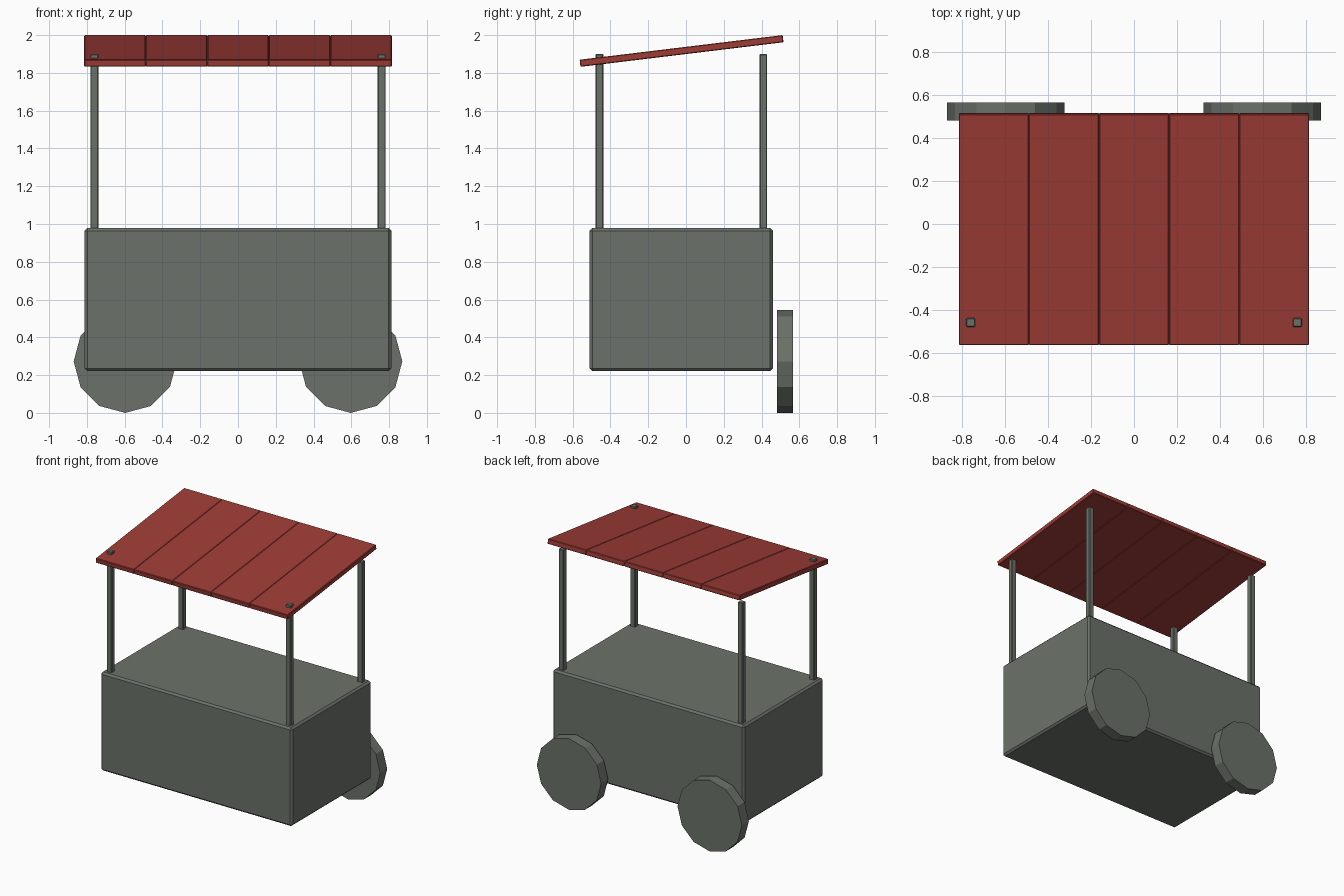
import bpy, bmesh, math
from mathutils import Matrix

if "Cube" in bpy.data.objects:
    bpy.data.objects.remove(bpy.data.objects["Cube"])


def material(name, rgb):
    m = bpy.data.materials.new(name)
    m.diffuse_color = (*rgb, 1.0)
    m.use_nodes = True
    m.node_tree.nodes["Principled BSDF"].inputs["Base Color"].default_value = m.diffuse_color
    return m


grey = material("grey_green", (0.148, 0.168, 0.142))
red = material("barn_red", (0.34, 0.045, 0.037))


def finish(name, bm, mat, matrix):
    mesh = bpy.data.meshes.new(name)
    bm.to_mesh(mesh)
    bm.free()
    mesh.materials.append(mat)
    ob = bpy.data.objects.new(name, mesh)
    ob.matrix_world = matrix
    bpy.context.collection.objects.link(ob)
    return ob


def box(name, center, size, mat, bevel, tilt=0.0):
    bm = bmesh.new()
    bmesh.ops.create_cube(bm, size=1.0)
    bmesh.ops.scale(bm, vec=size, verts=bm.verts)
    bmesh.ops.bevel(bm, geom=bm.edges[:], offset=bevel, segments=1, affect='EDGES')
    return finish(name, bm, mat, Matrix.Translation(center) @ Matrix.Rotation(tilt, 4, 'X'))


def wheel(name, center, radius, width, mat):
    bm = bmesh.new()
    bmesh.ops.create_cone(bm, cap_ends=True, segments=12, radius1=radius,
                          radius2=radius, depth=width)
    return finish(name, bm, mat, Matrix.Translation(center) @ Matrix.Rotation(math.pi / 2, 4, 'X'))


# Cart body
box("cart_body", (0, -0.025, 0.60), (1.624, 0.97, 0.756), grey, 0.014)

# Corner posts and rear wheels, mirrored left and right
for side, s in (("left", -1), ("right", 1)):
    for end, y in (("front", -0.458), ("back", 0.41)):
        box(f"{end}_{side}_post", (s * 0.76, y, 1.40), (0.042, 0.04, 1.0), grey, 0.004)
    wheel(f"{side}_wheel", (s * 0.597, 0.523, 0.273), 0.273, 0.085, grey)

# Sloping roof made of five planks
pitch = 0.326
for i in range(5):
    box(f"roof_plank_{i + 1}", ((i - 2) * pitch, -0.0235, 1.916),
        (pitch, 1.083, 0.038), red, 0.004, math.radians(6.9))
